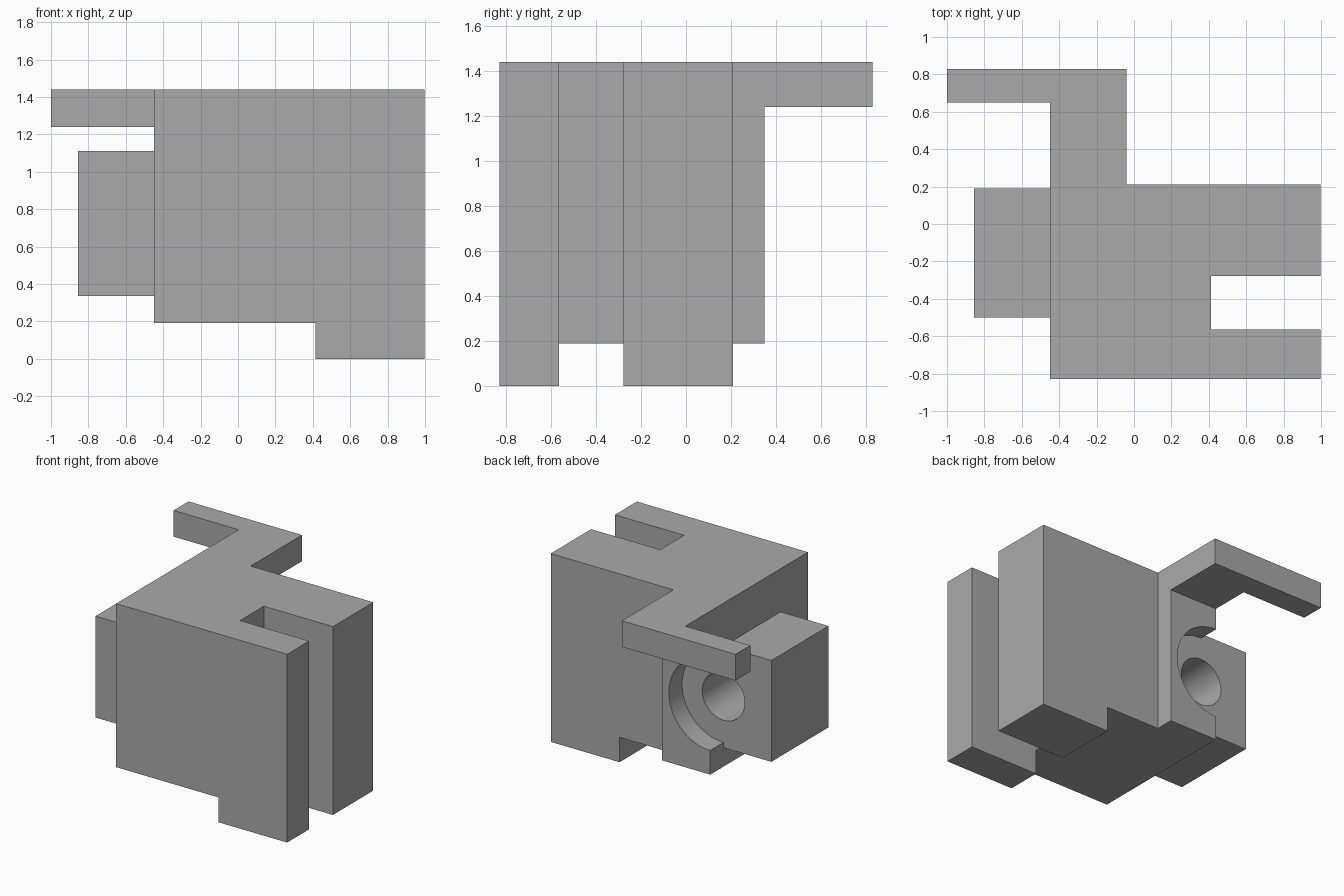
import bpy
import math
from mathutils import Vector

cube = bpy.data.objects.get("Cube")
if cube:
    bpy.data.objects.remove(cube, do_unlink=True)

# One plain grey for the whole bracket
grey = bpy.data.materials.new("plain grey")
grey.use_nodes = True
colour = (0.4, 0.4, 0.4, 1)
grey.diffuse_color = colour
grey.node_tree.nodes["Principled BSDF"].inputs["Base Color"].default_value = colour


def prism(name, plan, z0, z1):
    """Extrude a counter-clockwise plan outline from z0 to z1."""
    n = len(plan)
    verts = [(x, y, z) for z in (z0, z1) for x, y in plan]
    faces = [tuple(reversed(range(n))), tuple(range(n, 2 * n))]
    faces += [(i, (i + 1) % n, (i + 1) % n + n, i + n) for i in range(n)]
    mesh = bpy.data.meshes.new(name)
    mesh.from_pydata(verts, [], faces)
    mesh.materials.append(grey)
    obj = bpy.data.objects.new(name, mesh)
    bpy.context.collection.objects.link(obj)
    return obj


def box(name, x0, x1, y0, y1, z0, z1):
    return prism(name, [(x0, y0), (x1, y0), (x1, y1), (x0, y1)], z0, z1)


def bore(name, radius, y0, y1):
    """Cylinder along y on the shared bore axis."""
    bpy.ops.mesh.primitive_cylinder_add(
        vertices=64, radius=radius, depth=y1 - y0,
        location=Vector((-0.45, (y0 + y1) / 2, 0.725)),
        rotation=(math.pi / 2, 0, 0))
    obj = bpy.context.object
    obj.name = name
    obj.data.materials.append(grey)
    return obj


def cut(target, cutter):
    mod = target.modifiers.new("cut", "BOOLEAN")
    mod.operation = "DIFFERENCE"
    mod.solver = "EXACT"
    mod.object = cutter
    bpy.context.view_layer.objects.active = target
    bpy.ops.object.modifier_apply(modifier=mod.name)


# Slotted body with the hooked arm and rear boss in one outline
body = prism("bracket_body", [
    (-0.45, -0.83), (0.997, -0.83), (0.997, -0.565), (0.412, -0.565),
    (0.412, -0.277), (0.997, -0.277), (0.997, 0.21), (-0.04, 0.21),
    (-0.04, 0.83), (-1.0, 0.83), (-1.0, 0.65), (-0.45, 0.65)], 0, 1.44)

# Side block
side_block = box("side_block", -0.855, -0.45, -0.5, 0.19, 0.335, 1.11)

# Clear under the arm, step up the underside, then bore the recess and hole
cutters = [
    box("arm_clearance", -1.5, 0.5, 0.35, 1.2, -0.5, 1.24),
    box("underside_step", -1.5, 0.415, -1.2, 1.2, -0.6, 0.19),
    bore("round_recess", 0.35, 0.19, 0.6),
]
for cutter in cutters:
    cut(body, cutter)
hole = bore("blind_hole", 0.18, -0.35, 0.5)
for part in (body, side_block):
    cut(part, hole)

for cutter in cutters + [hole]:
    bpy.data.objects.remove(cutter, do_unlink=True)

# Smooth bores, crisp edges
bpy.ops.object.select_all(action="DESELECT")
for part in (body, side_block):
    part.select_set(True)
bpy.context.view_layer.objects.active = body
bpy.ops.object.shade_smooth_by_angle(angle=math.radians(30))
